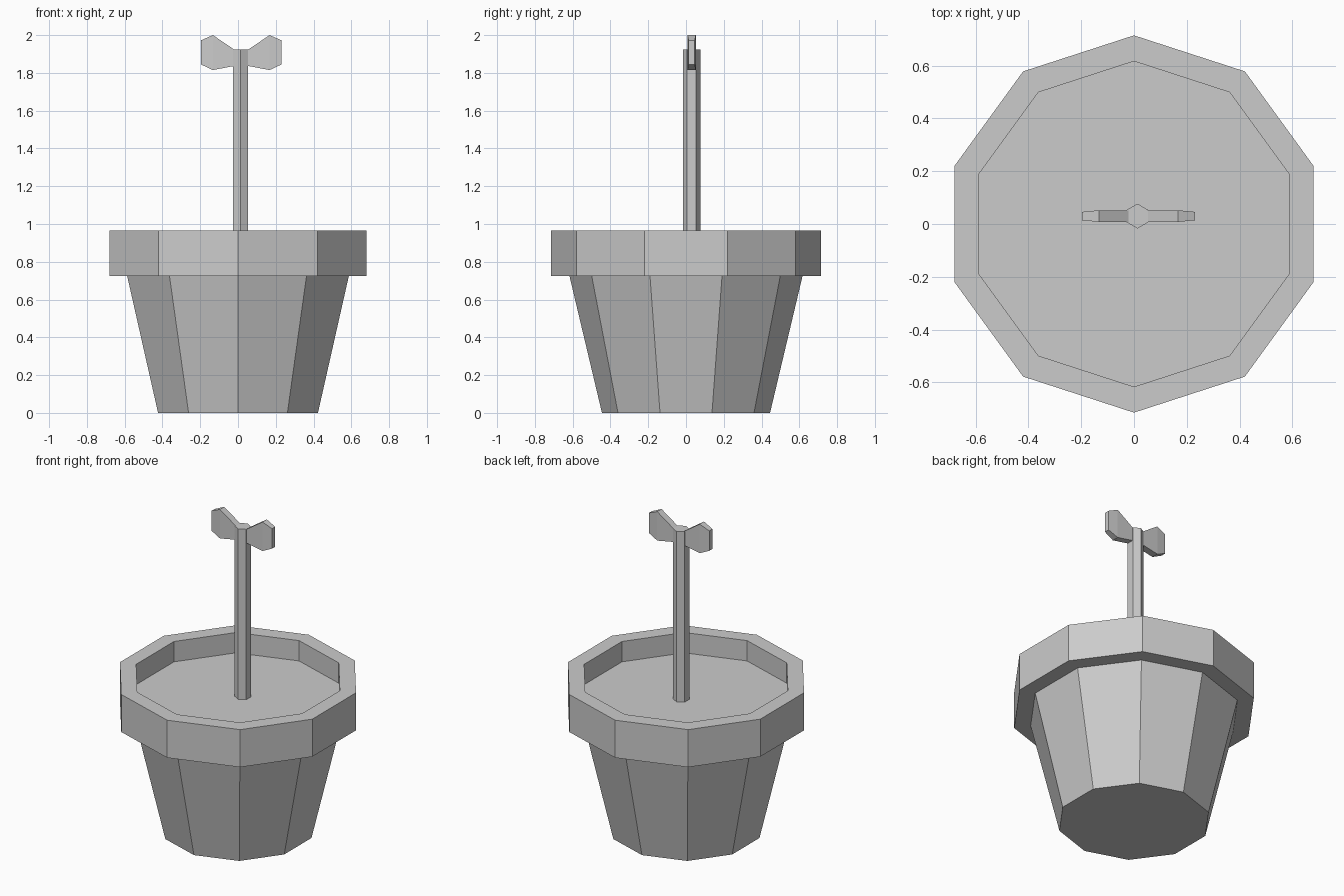
import bpy, bmesh, math

cube = bpy.data.objects.get("Cube")
if cube:
    bpy.data.objects.remove(cube, do_unlink=True)

grey = bpy.data.materials.new("plain_grey")
grey.use_nodes = True
COLOUR = (0.6, 0.6, 0.6, 1)
grey.diffuse_color = COLOUR
grey.node_tree.nodes["Principled BSDF"].inputs["Base Color"].default_value = COLOUR


def finish(bm, name):
    bmesh.ops.recalc_face_normals(bm, faces=bm.faces)
    mesh = bpy.data.meshes.new(name)
    bm.to_mesh(mesh)
    bm.free()
    mesh.materials.append(grey)
    obj = bpy.data.objects.new(name, mesh)
    bpy.context.collection.objects.link(obj)
    return obj


def loft(name, rings):
    """Skin a list of matching rings of points and cap both ends."""
    bm = bmesh.new()
    loops = [[bm.verts.new(p) for p in ring] for ring in rings]
    n = len(loops[0])
    for a, b in zip(loops, loops[1:]):
        for i in range(n):
            j = (i + 1) % n
            bm.faces.new((a[i], a[j], b[j], b[i]))
    bm.faces.new(loops[0][::-1])
    bm.faces.new(loops[-1])
    return finish(bm, name)


def ring(sides, radius, z, x=0.0, y=0.0):
    """Regular polygon with one corner towards the back."""
    angles = [math.pi / 2 + math.tau * i / sides for i in range(sides)]
    return [(x + radius * math.cos(a), y + radius * math.sin(a), z) for a in angles]


# Pot: tapered body, overhanging rim and recessed soil surface
SOIL_Z = 0.835
profile = [(0.445, 0), (0.617, 0.725), (0.715, 0.725),
           (0.715, 0.965), (0.617, 0.965), (0.617, SOIL_Z)]
loft("pot_with_soil", [ring(10, r, z) for r, z in profile])

# Stem: six-sided post
STEM_X, STEM_Y = 0.013, 0.03
loft("stem", [ring(6, 0.047, z, STEM_X, STEM_Y) for z in (SOIL_Z - 0.03, 1.924)])

# Leaves: mirrored pair of flat sections (distance, bottom, top, half thickness)
LEAF_X = 0.017
sections = [(0.035, 1.837, 1.922, 0.022),
            (0.15, 1.815, 2.0, 0.022),
            (0.214, 1.845, 1.972, 0.016)]
for name, side in (("left_leaf", 1), ("right_leaf", -1)):
    rings = []
    for d, low, high, t in sections:
        x = LEAF_X + side * d
        rings.append([(x, STEM_Y - t, low), (x, STEM_Y + t, low),
                      (x, STEM_Y + t, high), (x, STEM_Y - t, high)])
    loft(name, rings)
